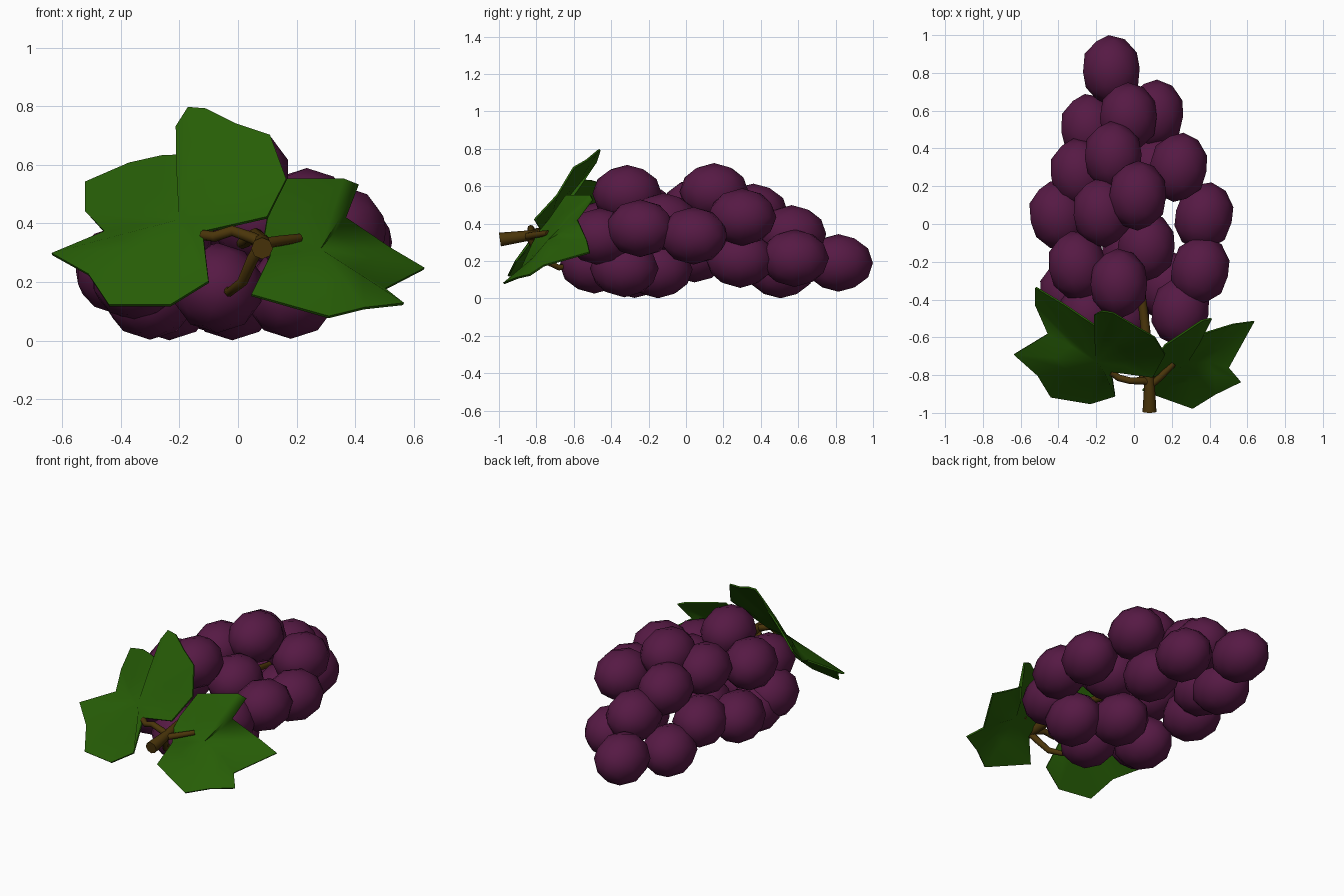
import bpy, bmesh, math
from mathutils import Vector

if "Cube" in bpy.data.objects:
    bpy.data.objects.remove(bpy.data.objects["Cube"])


def material(name, rgb):
    m = bpy.data.materials.new(name)
    m.diffuse_color = (*rgb, 1)
    m.use_nodes = True
    m.node_tree.nodes["Principled BSDF"].inputs["Base Color"].default_value = m.diffuse_color
    return m


PURPLE = material("grape purple", (0.093, 0.01, 0.058))
GREEN = material("leaf green", (0.02, 0.11, 0.002))
BROWN = material("stem brown", (0.07, 0.036, 0.003))


def select_only(ob):
    bpy.ops.object.select_all(action='DESELECT')
    ob.select_set(True)
    bpy.context.view_layer.objects.active = ob


def smooth(ob, angle):
    select_only(ob)
    bpy.ops.object.shade_smooth_by_angle(angle=math.radians(angle))


# Grapes: low-poly ellipsoids lying along y, leaning outward
def grape(i, centre):
    bpy.ops.mesh.primitive_ico_sphere_add(subdivisions=2, radius=1,
                                          location=centre)
    ob = bpy.context.object
    ob.name = f"grape_{i:02d}"
    bm = bmesh.new()
    bm.from_mesh(ob.data)
    for v in bm.verts:          # poles along y
        x, y, z = v.co
        v.co = (x * 0.158, z * 0.185, -y * 0.154)
    bm.to_mesh(ob.data)
    bm.free()
    ob.rotation_euler.z = -0.6 * centre[0]
    ob.data.materials.append(PURPLE)
    smooth(ob, 60)


top_layer = [(-.08, -.315, .56), (.02, .15, .57), (-.11, .36, .46),
             (.065, -.12, .41), (-.17, .06, .49), (-.30, -.22, .45)]
right_side = [(.35, -.245, .375), (.37, .04, .335), (.235, .30, .435),
              (.245, -.46, .33), (.11, .58, .215)]
left_side = [(-.24, -.48, .36), (-.345, -.37, .22), (-.40, .045, .24),
             (-.29, .27, .27)]
bottom_layer = [(.11, .29, .21), (.18, -.33, .16), (-.07, -.49, .18),
                (-.02, -.15, .155), (-.30, -.275, .157), (-.235, .505, .155)]
tip = [(-.03, .565, .345), (-.12, .815, .19)]
for i, c in enumerate(top_layer + right_side + left_side + bottom_layer + tip):
    grape(i + 1, c)


# Leaves: lobed outline fanned around a centre, then thickened
def leaf(name, centre, outline):
    bm = bmesh.new()
    hub = Vector(centre)
    ring = [bm.verts.new(p) for p in outline]
    mid = [bm.verts.new(hub.lerp(Vector(p), 0.5)) for p in outline]
    c = bm.verts.new(hub)
    n = len(ring)
    for k in range(n):          # even out the depth of the inner ring
        mid[k].co.y = (ring[k - 1].co.y + 2 * ring[k].co.y
                       + ring[(k + 1) % n].co.y) / 8 + hub.y / 2
    for k in range(n):
        j = (k + 1) % n
        bm.faces.new((ring[k], ring[j], mid[j], mid[k]))
        bm.faces.new((mid[k], mid[j], c))
    bmesh.ops.recalc_face_normals(bm, faces=bm.faces)
    me = bpy.data.meshes.new(name)
    bm.to_mesh(me)
    bm.free()
    ob = bpy.data.objects.new(name, me)
    bpy.context.collection.objects.link(ob)
    me.materials.append(GREEN)
    mod = ob.modifiers.new("thickness", 'SOLIDIFY')
    mod.thickness = 0.01
    mod.offset = 0
    select_only(ob)
    bpy.ops.object.modifier_apply(modifier=mod.name)
    smooth(ob, 60)


leaf("left_leaf", (-.20, -.725, .41), [
    (-.12, -.78, .37), (.10, -.81, .42), (.165, -.69, .55), (.11, -.60, .70),
    (-.01, -.53, .74), (-.11, -.47, .79), (-.17, -.46, .795),
    (-.21, -.48, .73), (-.20, -.54, .635), (-.26, -.50, .63),
    (-.37, -.425, .605),
    (-.52, -.335, .54), (-.52, -.43, .44), (-.455, -.58, .37),
    (-.635, -.69, .295), (-.51, -.80, .225), (-.44, -.915, .12),
    (-.23, -.95, .12), (-.10, -.91, .20)])
leaf("right_leaf", (.28, -.735, .31), [
    (.11, -.82, .29), (.045, -.88, .155),
    (.31, -.975, .08), (.43, -.90, .11), (.565, -.835, .125),
    (.50, -.76, .175), (.635, -.515, .245), (.525, -.53, .31),
    (.365, -.58, .42), (.41, -.50, .53), (.36, -.51, .55),
    (.165, -.64, .55), (.10, -.73, .42), (.09, -.78, .36)])


# Stems: tubes swept along short paths; each point is x, y, z, radius
def stem(name, points):
    cu = bpy.data.curves.new(name, 'CURVE')
    cu.dimensions = '3D'
    cu.bevel_depth = 1
    cu.bevel_resolution = 2
    cu.use_fill_caps = True
    sp = cu.splines.new('POLY')
    sp.points.add(len(points) - 1)
    for p, (x, y, z, r) in zip(sp.points, points):
        p.co = (x, y, z, 1)
        p.radius = r
    ob = bpy.data.objects.new(name, cu)
    bpy.context.collection.objects.link(ob)
    cu.materials.append(BROWN)
    select_only(ob)
    bpy.ops.object.convert(target='MESH')
    smooth(bpy.context.object, 50)


stem("main_stem", [(.082, -.995, .315, .037), (.082, -.85, .335, .028),
                   (.06, -.55, .36, .025), (.03, -.3, .34, .022),
                   (-.03, -.05, .32, .02), (-.05, .3, .3, .018),
                   (-.08, .7, .22, .014)])
stem("left_leaf_stalk", [(.08, -.84, .335, .02), (.05, -.83, .35, .02),
                         (-.02, -.83, .375, .018), (-.08, -.815, .355, .018),
                         (-.12, -.785, .36, .018)])
stem("right_leaf_stalk", [(.08, -.86, .33, .02), (.14, -.81, .34, .018),
                          (.21, -.74, .35, .015)])
stem("lower_branch", [(.08, -.84, .33, .02), (.05, -.81, .28, .02),
                      (.015, -.75, .20, .018), (-.03, -.68, .165, .016),
                      (-.06, -.5, .2, .014)])
